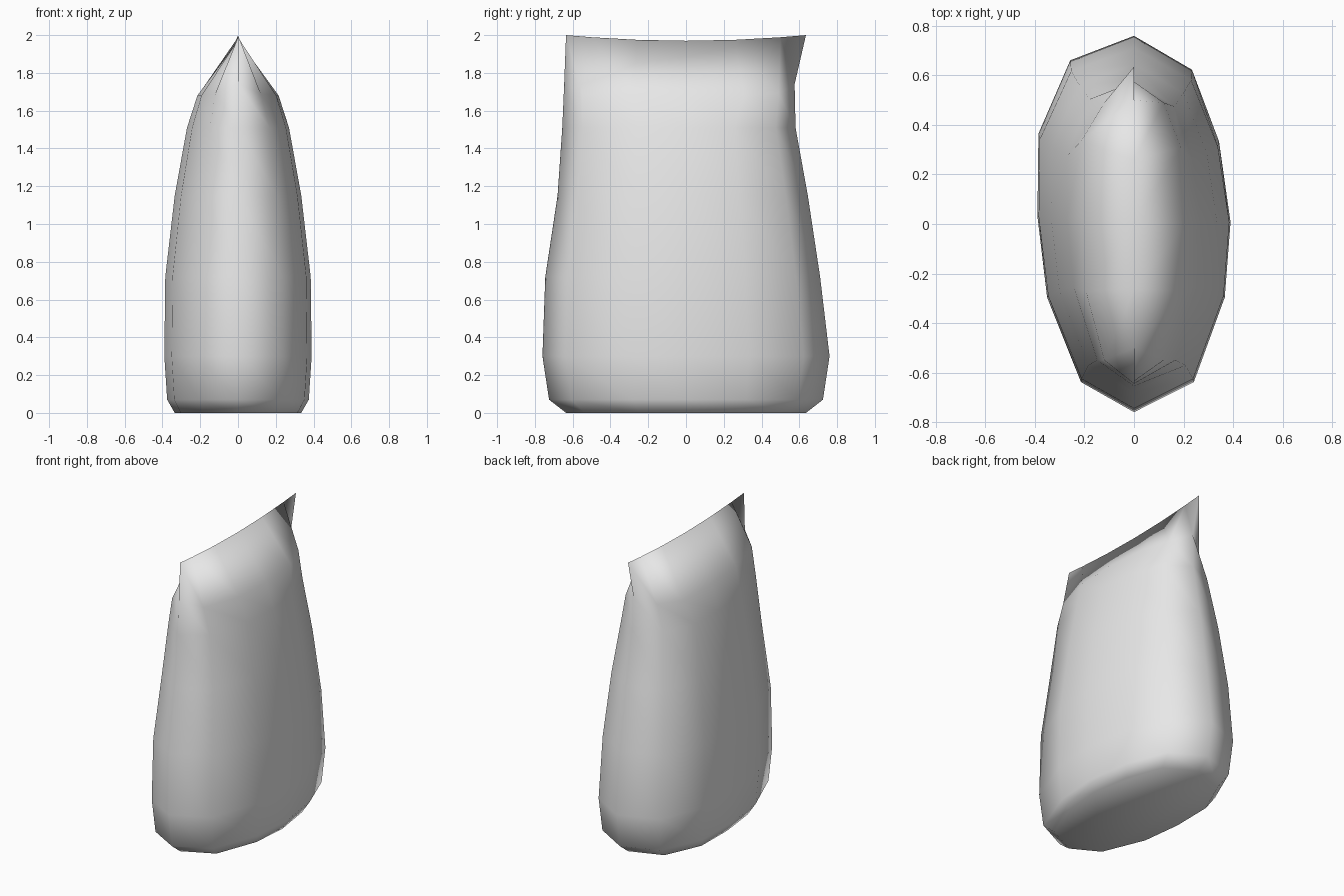
import bpy
import bmesh

default = bpy.data.objects.get("Cube")
if default:
    bpy.data.objects.remove(default, do_unlink=True)

# plain grey material
grey = bpy.data.materials.new("light grey")
grey.use_nodes = True
colour = (0.8, 0.8, 0.8, 1)
grey.diffuse_color = colour
grey.node_tree.nodes["Principled BSDF"].inputs["Base Color"].default_value = colour

# twelve-sided bag outline at unit size, starting at the back and going round
outline = [(0, 1), (.6, .82), (.88, .44), (1, .01), (.94, -.39), (.62, -.84),
           (0, -1), (-.55, -.84), (-.9, -.39), (-1, .04), (-.99, .48), (-.66, .87)]

# height, half width, front end, back end
levels = [(0, .335, -.635, .635), (.07, .375, -.725, .725), (.3, .39, -.76, .76),
          (.72, .385, -.745, .71), (1.15, .335, -.68, .645), (1.51, .27, -.655, .58)]

bm = bmesh.new()
rings = []
for z, width, front, back in levels:
    rings.append([bm.verts.new((x * width, y * (back if y > 0 else -front), z))
                  for x, y in outline])

# shoulder ring, tucked in on both sides of each end fold
shoulder = []
for i, (x, y) in enumerate(outline):
    if i in (0, 6):
        place = (0, .575 if i == 0 else -.645, 1.74)
    elif i in (1, 5, 7, 11):
        place = (.12 if x > 0 else -.12, .49 if y > 0 else -.55, 1.69)
    else:
        place = (x * .215, y * .7, 1.68)
    shoulder.append(bm.verts.new(place))
rings.append(shoulder)

# top seam: both sides meet in one gently sagging line
half = [bm.verts.new((0, y, 1.97 + .03 * (y / .635) ** 2))
        for y in (.635, .5, .26, 0, -.26, -.5, -.635)]
rings.append(half + half[-2:0:-1])

# walls and base
for low, high in zip(rings, rings[1:]):
    for i in range(len(outline)):
        j = (i + 1) % len(outline)
        bm.faces.new((low[i], low[j], high[j], high[i]))
bm.faces.new(rings[0])
bmesh.ops.recalc_face_normals(bm, faces=bm.faces)
for face in bm.faces:
    face.smooth = True

mesh = bpy.data.meshes.new("bag")
bm.to_mesh(mesh)
bm.free()
mesh.materials.append(grey)
bag = bpy.data.objects.new("bag", mesh)
bpy.context.collection.objects.link(bag)
